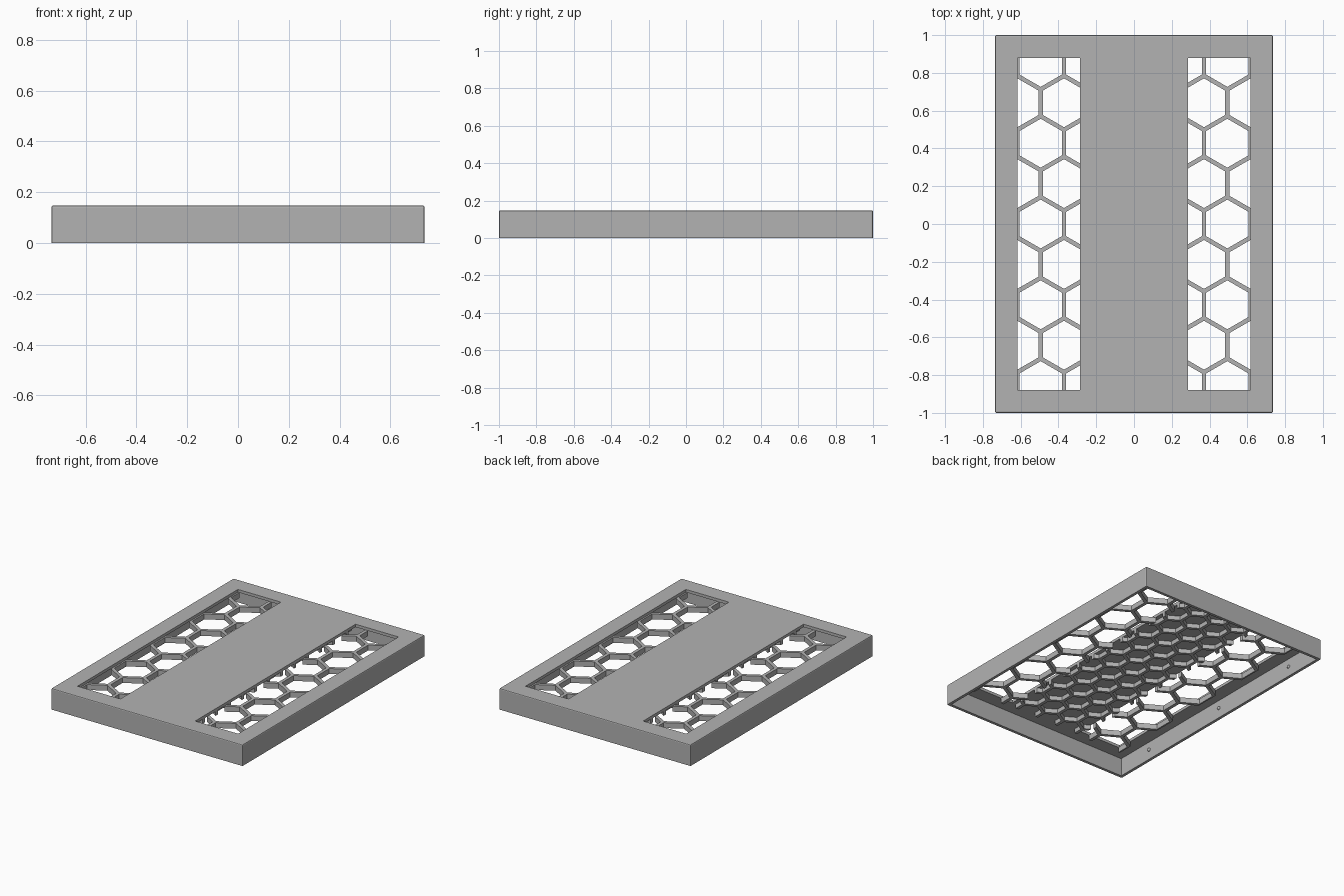
import bpy
import bmesh
import math
from mathutils import Matrix, Vector

cube = bpy.data.objects.get("Cube")
if cube:
    bpy.data.objects.remove(cube, do_unlink=True)

WIDTH, LENGTH, HEIGHT = 1.47, 2.0, 0.147
WALL, PLATE = 0.02, 0.02
STRIP, VENT_X, VENT_Y = 0.287, 0.617, 0.88
UNDER = HEIGHT - PLATE

grey = bpy.data.materials.new("plain grey")
grey.use_nodes = True
colour = (0.45, 0.45, 0.45, 1)
grey.diffuse_color = colour
grey.node_tree.nodes["Principled BSDF"].inputs["Base Color"].default_value = colour


def add_box(bm, low, high):
    low, high = Vector(low), Vector(high)
    size = Matrix.Diagonal((high - low).to_4d())
    size[3][3] = 1
    return bmesh.ops.create_cube(bm, size=1, matrix=Matrix.Translation((low + high) / 2) @ size)


def finish(bm, name):
    mesh = bpy.data.meshes.new(name)
    bm.to_mesh(mesh)
    bm.free()
    obj = bpy.data.objects.new(name, mesh)
    bpy.context.collection.objects.link(obj)
    mesh.materials.append(grey)
    return obj


def cut(obj, cutter):
    """Subtract the cutter, keep the result and drop the cutter."""
    mod = obj.modifiers.new("cut", "BOOLEAN")
    mod.operation, mod.solver, mod.object = "DIFFERENCE", "EXACT", cutter
    graph = bpy.context.evaluated_depsgraph_get()
    mesh = bpy.data.meshes.new_from_object(obj.evaluated_get(graph))
    obj.modifiers.clear()
    obj.data = mesh
    bpy.data.objects.remove(cutter, do_unlink=True)


def honeycomb(name, x0, x1, y1, z0, z1, pitch, rib):
    """Slab pierced by a hexagon grid centred on the origin."""
    bm = bmesh.new()
    add_box(bm, (x0, -y1, z0), (x1, y1, z1))
    slab = finish(bm, name)
    bm = bmesh.new()
    row_step = pitch * math.sqrt(3) / 2
    radius = (pitch - rib) / math.sqrt(3)
    rows = math.ceil(y1 / row_step) + 1
    for row in range(-rows, rows + 1):
        shift = 0.5 * (row % 2)
        for col in range(-6, 7):
            x, y = (col + shift) * pitch, row * row_step
            if x0 - radius < x < x1 + radius:
                spot = Matrix.Translation((x, y, (z0 + z1) / 2))
                turn = Matrix.Rotation(math.pi / 6, 4, "Z")
                made = bmesh.ops.create_cone(bm, cap_ends=True, segments=6, radius1=radius,
                                             radius2=radius, depth=0.2, matrix=spot)
                # Point one corner towards +y
                if abs(max(v.co.y for v in made["verts"]) - y - radius) > 0.001:
                    bmesh.ops.transform(bm, verts=made["verts"],
                                        matrix=spot @ turn @ spot.inverted())
    cut(slab, finish(bm, "hexagon_cutter"))
    return slab


# Lid shell: softened block, hollow below, with two long vents
bm = bmesh.new()
add_box(bm, (-WIDTH / 2, -LENGTH / 2, 0), (WIDTH / 2, LENGTH / 2, HEIGHT))
edges = [e for e in bm.edges if max(v.co.z for v in e.verts) > 0.1]
bmesh.ops.bevel(bm, geom=edges, offset=0.007, segments=2, profile=0.5, affect="EDGES")
shell = finish(bm, "lid_shell")

bm = bmesh.new()
inner_x, inner_y = WIDTH / 2 - WALL, LENGTH / 2 - WALL
add_box(bm, (-inner_x, -inner_y, -0.1), (inner_x, inner_y, UNDER))
cut(shell, finish(bm, "cavity_cutter"))

bm = bmesh.new()
for x0, x1 in ((-VENT_X, -STRIP), (STRIP, VENT_X)):
    add_box(bm, (x0, -VENT_Y, 0.05), (x1, VENT_Y, 0.3))
cut(shell, finish(bm, "vent_cutter"))

# Wide honeycomb grilles hanging below the vents
for side, x0, x1 in (("right", -VENT_X, -STRIP), ("left", STRIP, VENT_X)):
    honeycomb(side + "_vent_grille", x0, x1, VENT_Y, UNDER - 0.037, UNDER, 0.247, 0.023)

# Fine honeycomb stiffening under the solid centre strip
honeycomb("centre_stiffener", -STRIP, STRIP, VENT_Y, UNDER - 0.03, UNDER, 0.165, 0.022)

# Small snap bumps inside the long walls
bm = bmesh.new()
for x in (-inner_x, inner_x):
    for y in (-0.7, 0, 0.7):
        bmesh.ops.create_uvsphere(bm, u_segments=12, v_segments=8, radius=0.012,
                                  matrix=Matrix.Translation((x, y, 0.07)))
bumps = finish(bm, "snap_bumps")
for face in bumps.data.polygons:
    face.use_smooth = True
